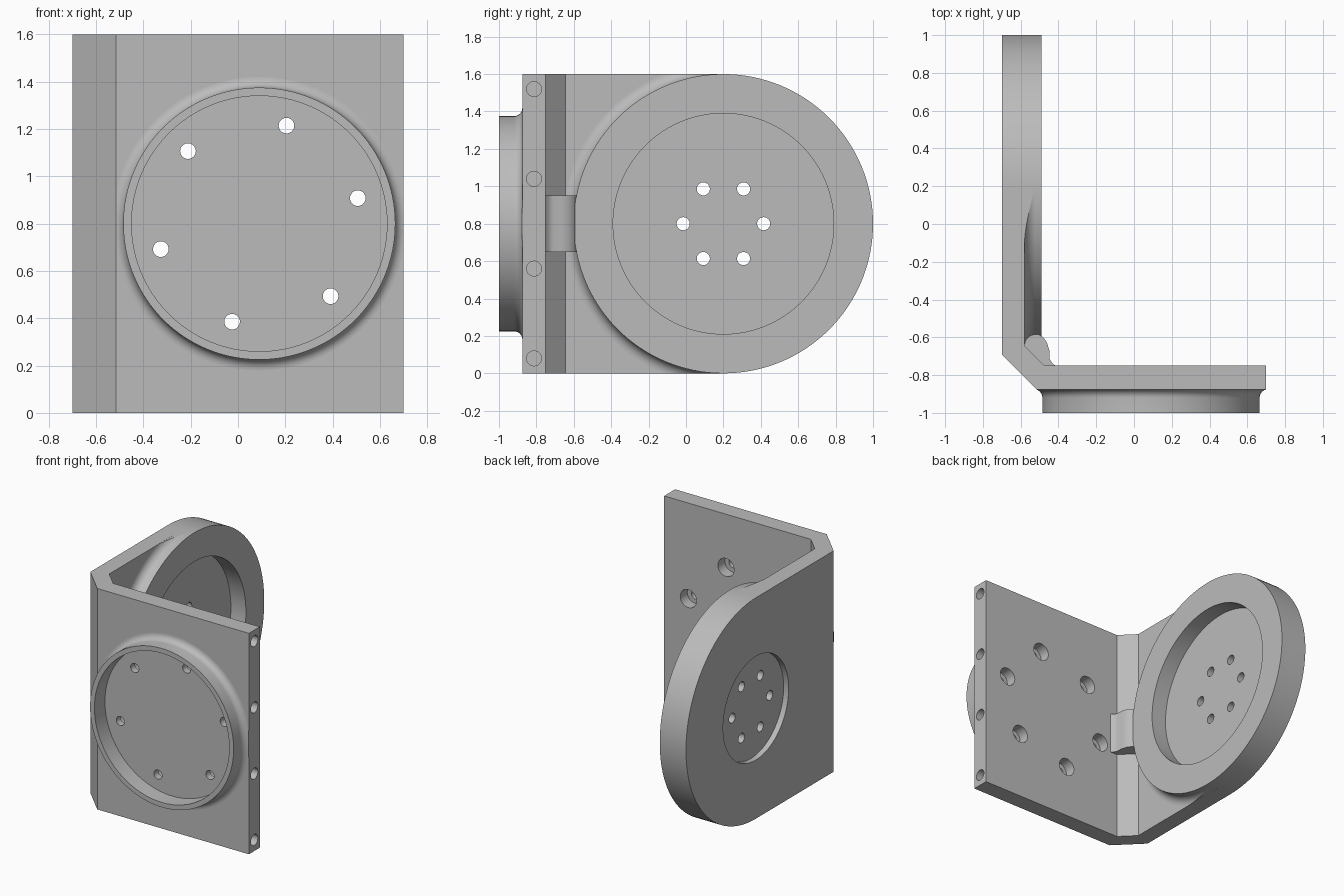
import bpy, bmesh, math
from mathutils import Vector

cube = bpy.data.objects.get("Cube")
if cube:
    bpy.data.objects.remove(cube, do_unlink=True)

grey = bpy.data.materials.new("machined grey")
grey.use_nodes = True
GREY = (0.5, 0.5, 0.5, 1)
grey.diffuse_color = GREY
grey.node_tree.nodes["Principled BSDF"].inputs["Base Color"].default_value = GREY

HEIGHT, MID = 1.6, 0.8
FLANGE = (0, 0.2, MID)       # axis point of the side flange
BOSS = (0.09, 0, MID)        # axis point of the front boss


def finish(name, bm):
    bmesh.ops.recalc_face_normals(bm, faces=bm.faces)
    mesh = bpy.data.meshes.new(name)
    bm.to_mesh(mesh)
    bm.free()
    mesh.materials.append(grey)
    ob = bpy.data.objects.new(name, mesh)
    bpy.context.collection.objects.link(ob)
    return ob


def prism(name, outline, z0, z1):
    """Extrude an (x, y) outline from z0 to z1."""
    bm = bmesh.new()
    face = bm.faces.new([bm.verts.new((x, y, z0)) for x, y in outline])
    out = bmesh.ops.extrude_face_region(bm, geom=[face])
    bmesh.ops.translate(bm, vec=(0, 0, z1 - z0),
                        verts=[v for v in out["geom"] if isinstance(v, bmesh.types.BMVert)])
    return finish(name, bm)


def box(name, x0, x1, y0, y1, z0, z1):
    return prism(name, [(x0, y0), (x1, y0), (x1, y1), (x0, y1)], z0, z1)


def lathe(name, profile, axis, centre, sides=32):
    """Turn (radius, position along axis) pairs around the x or y axis."""
    bm = bmesh.new()
    rings = []
    for r, h in profile:
        ring = []
        for i in range(sides):
            a = math.tau * i / sides
            u, w = r * math.cos(a), r * math.sin(a)
            p = (h, u, w) if axis == "x" else (u, h, w)
            ring.append(bm.verts.new(Vector(p) + Vector(centre)))
        rings.append(ring)
    for a, b in zip(rings, rings[1:]):
        for i in range(sides):
            j = (i + 1) % sides
            bm.faces.new((a[i], a[j], b[j], b[i]))
    bm.faces.new(rings[0])
    bm.faces.new(rings[-1])
    return finish(name, bm)


def combine(target, tool, operation):
    tool.hide_render = True
    mod = target.modifiers.new(operation, "BOOLEAN")
    mod.operation, mod.solver, mod.object = operation, "EXACT", tool
    bpy.context.view_layer.objects.active = target
    bpy.ops.object.modifier_apply(modifier=mod.name)
    bpy.data.objects.remove(tool, do_unlink=True)


def fillet(radius, base, size, direction, steps=8):
    """Concave quarter-round from a flat base up to a cylinder wall."""
    pts = []
    for i in range(steps + 1):
        a = math.pi / 2 * i / steps
        pts.append((radius + size * (1 - math.sin(a)),
                    base + direction * size * (1 - math.cos(a))))
    return pts


# Two plates joined by a chamfered corner
bracket = prism("angle_bracket", [
    (-0.70, 0.2), (-0.70, -0.69), (-0.515, -0.875), (0.70, -0.875),
    (0.70, -0.75), (-0.475, -0.75), (-0.58, -0.645), (-0.58, 0.2)], 0, HEIGHT)

# Round side flange, with its fillet kept on the plate only
flange = lathe("side_flange", [(0.8, -0.70), (0.8, -0.49)], "x", FLANGE, 128)
combine(bracket, flange, "UNION")
collar = lathe("flange_fillet", [(0.86, -0.64)] + fillet(0.799, -0.58, 0.06, 1),
               "x", FLANGE, 128)
combine(collar, box("fillet_bounds", -0.69, -0.4, -0.8, 0.19, 0.0005, 1.5995), "INTERSECT")
combine(bracket, collar, "UNION")

# Front boss with a filleted foot
boss = lathe("front_boss", [(0.62, -0.82)] + fillet(0.575, -0.875, 0.045, -1)
             + [(0.575, -1)], "y", BOSS, 128)
combine(boss, box("boss_bounds", -0.514, 0.699, -1.1, -0.8, 0, HEIGHT), "INTERSECT")
combine(bracket, boss, "UNION")

# Curved gusset in the inside corner
gusset = prism("corner_gusset", [
    (-0.62, -0.67), (-0.48, -0.80), (-0.41, -0.755), (-0.435, -0.735), (-0.448, -0.71),
    (-0.448, -0.67), (-0.46, -0.63), (-0.48, -0.60), (-0.51, -0.582), (-0.54, -0.582),
    (-0.57, -0.60), (-0.60, -0.64)], 0.65, 0.95)
combine(bracket, gusset, "UNION")

# Recesses in the boss and on both faces of the flange
for cutter in (
        lathe("boss_recess", [(0.54, -1.1), (0.54, -0.88)], "y", BOSS, 96),
        lathe("flange_recess", [(0.59, -0.61), (0.59, -0.3)], "x", FLANGE, 96),
        lathe("outer_recess", [(0.375, -0.8), (0.375, -0.66)], "x", FLANGE, 96)):
    combine(bracket, cutter, "DIFFERENCE")

# Six bolt holes in each round seat; the front ones are counterbored behind
for i in range(6):
    a = math.radians(60 * i)
    at = (0, FLANGE[1] + 0.215 * math.cos(a), MID + 0.215 * math.sin(a))
    combine(bracket, lathe("flange_hole", [(0.035, -0.8), (0.035, -0.4)], "x", at),
            "DIFFERENCE")
    a += math.radians(14.5)
    at = (BOSS[0] + 0.43 * math.cos(a), 0, MID + 0.43 * math.sin(a))
    combine(bracket, lathe("boss_hole", [(0.033, -0.95), (0.033, -0.83), (0.065, -0.83),
                                         (0.065, -0.6)], "y", at), "DIFFERENCE")

# Four blind holes along the free edge of the front plate
for i in range(4):
    at = (0, -0.8125, 0.08 + 0.48 * i)
    combine(bracket, lathe("edge_hole", [(0.04, 0.5), (0.04, 0.8)], "x", at), "DIFFERENCE")

# Smooth the turned surfaces, keep the large planes flat
bpy.ops.object.select_all(action="DESELECT")
bracket.select_set(True)
bpy.context.view_layer.objects.active = bracket
bpy.ops.object.shade_smooth_by_angle(angle=math.radians(30))
for face in bracket.data.polygons:
    if max(abs(c) for c in face.normal) > 0.9999 and len(face.vertices) > 4:
        face.use_smooth = False
